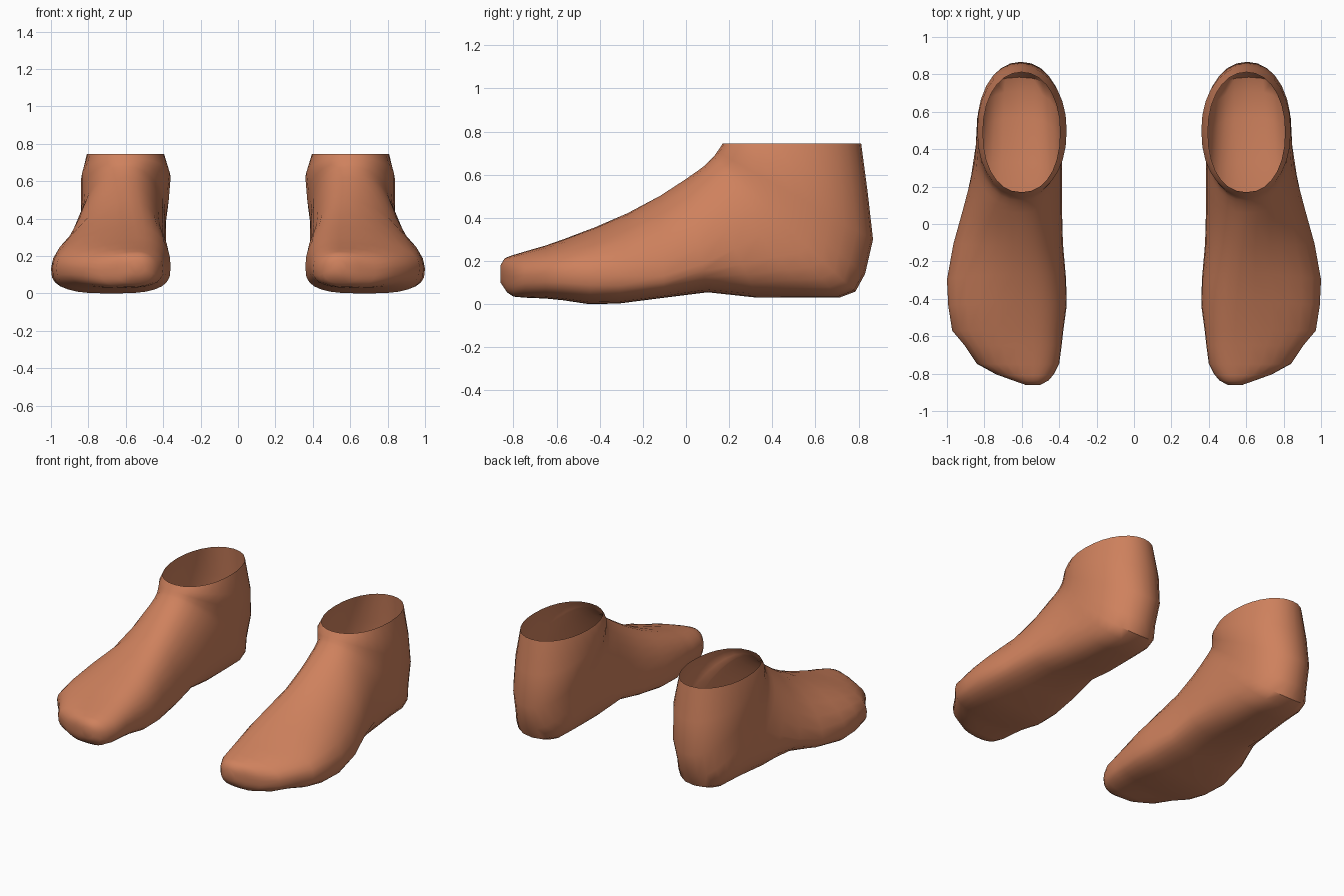
import bpy, bmesh, math
from mathutils import Vector

if "Cube" in bpy.data.objects:
    bpy.data.objects.remove(bpy.data.objects["Cube"])

skin = bpy.data.materials.new("warm skin")
skin.diffuse_color = (0.62, 0.22, 0.11, 1)
skin.use_nodes = True
skin.node_tree.nodes["Principled BSDF"].inputs["Base Color"].default_value = skin.diffuse_color

# Rings from the toes, over the sole and around the heel to the ankle opening:
# top y, top z, bottom y, bottom z, inner x, outer x
RINGS = [
    (-.86, .18, -.86, .10, .50, .58),
    (-.84, .213, -.83, .055, .455, .65),
    (-.81, .225, -.80, .035, .43, .735),
    (-.75, .243, -.745, .03, .40, .84),
    (-.65, .272, -.65, .026, .387, .905),
    (-.57, .30, -.57, .018, .378, .972),
    (-.42, .357, -.45, 0, .36, .993),
    (-.27, .422, -.31, .003, .363, 1),
    (-.12, .502, -.10, .03, .38, .965),
    (0, .58, .10, .055, .385, .915),
    (.06, .622, .33, .03, .385, .875),
    (.09, .645, .57, .03, .385, .85),
    (.11, .665, .71, .03, .385, .845),
    (.125, .68, .785, .058, .385, .843),
    (.135, .692, .83, .14, .385, .84),
    (.145, .707, .867, .30, .37, .84),
    (.158, .725, .842, .52, .36, .838),
    (.17, .745, .812, .745, .395, .808),
]
COUNT = 28


def bump(y, centre, width):
    return math.exp(-((y - centre) / width) ** 2)


def ring_points(ty, tz, by, bz, xi, xo):
    """Rounded section whose four quarters differ in width and roundness."""
    top, bottom = Vector((0, ty, tz)), Vector((0, by, bz))
    # The middle of the foot is widest low down, with a straighter outer slope
    mid = 0.5 - 0.29 * bump(by, -0.05, 0.4)
    n_out = 2.2 - 0.5 * bump(by, -0.1, 0.4)
    # The sole is flat under toes and heel, rounder at the arch and heel back
    n_low = 3.0 - 0.9 * max(bump(by, 0.1, 0.25), min(1, bz / 0.15))
    # The ridge runs from the big toe to the middle of the ankle
    ridge = 0.54 + 0.06 * min(1, max(0, (ty + 0.5) / 0.55))
    points = []
    for i in range(COUNT):
        a = 2 * math.pi * i / COUNT
        c, s = math.cos(a), math.sin(a)
        upper, outer = s >= 0, c >= 0
        n = (n_out if outer else 2.2) if upper else n_low
        across, along = abs(c) ** (2 / n), abs(s) ** (2 / n)
        apex = ridge if upper else (xi + xo) / 2
        level = mid + (1 - mid) * along if upper else mid * (1 - along)
        p = bottom.lerp(top, level)
        p.x = apex + ((xo if outer else xi) - apex) * across
        points.append(p)
    return points


def make_foot(name, side):
    bm = bmesh.new()
    rings = []
    for spec in RINGS:
        rings.append([bm.verts.new((p.x * side, p.y, p.z)) for p in ring_points(*spec)])
    # Skin between neighbouring rings, leaving the ankle open
    for a, b in zip(rings, rings[1:]):
        for i in range(COUNT):
            j = (i + 1) % COUNT
            bm.faces.new((a[i], a[j], b[j], b[i]))
    # Tip of the toes
    bm.faces.new(rings[0])
    bmesh.ops.recalc_face_normals(bm, faces=bm.faces)
    mesh = bpy.data.meshes.new(name)
    bm.to_mesh(mesh)
    bm.free()
    mesh.materials.append(skin)
    obj = bpy.data.objects.new(name, mesh)
    bpy.context.collection.objects.link(obj)
    bpy.ops.object.select_all(action='DESELECT')
    obj.select_set(True)
    bpy.context.view_layer.objects.active = obj
    bpy.ops.object.shade_smooth_by_angle(angle=math.radians(40))


make_foot("right_foot", 1)
make_foot("left_foot", -1)
